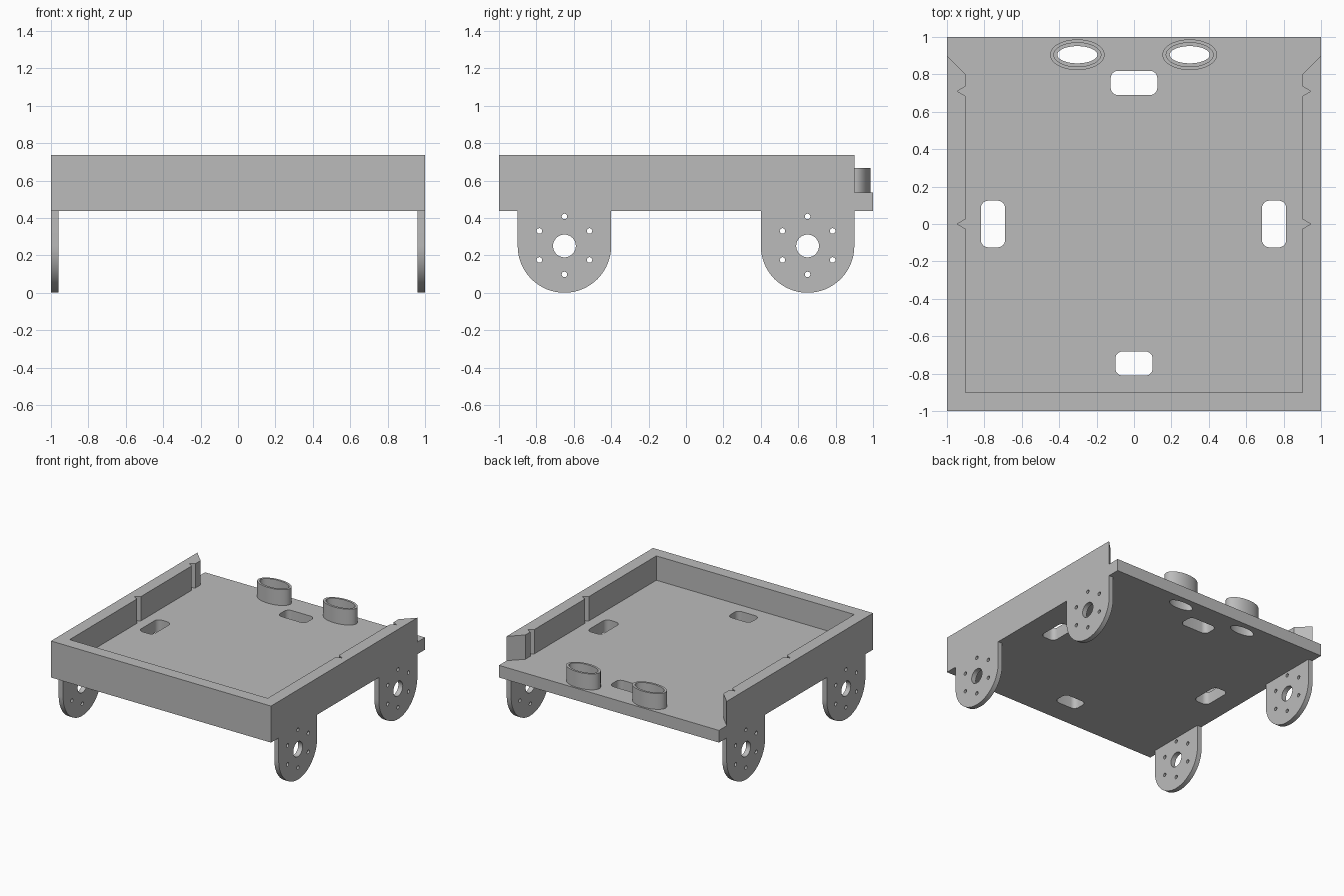
import bpy, bmesh, math
from mathutils import Vector

if "Cube" in bpy.data.objects:
    bpy.data.objects.remove(bpy.data.objects["Cube"])

grey = bpy.data.materials.new("plain grey")
grey.diffuse_color = (0.5, 0.5, 0.5, 1)
grey.use_nodes = True
grey.node_tree.nodes["Principled BSDF"].inputs["Base Color"].default_value = grey.diffuse_color

Z_BOTTOM, Z_FLOOR, Z_TOP, Z_TUBE = 0.437, 0.537, 0.737, 0.667


def ellipse(cx, cy, rx, ry, n):
    return [(cx + rx * math.cos(2 * math.pi * i / n),
             cy + ry * math.sin(2 * math.pi * i / n)) for i in range(n)]


def rounded_rect(cx, cy, w, h, r=0.04, n=6):
    pts = []
    for k, (sx, sy) in enumerate([(1, 1), (-1, 1), (-1, -1), (1, -1)]):
        for i in range(n + 1):
            a = math.pi / 2 * (k + i / n)
            pts.append((cx + sx * (w / 2 - r) + r * math.cos(a),
                        cy + sy * (h / 2 - r) + r * math.sin(a)))
    return pts


def plate(name, loops, low, high, upright=False):
    """Solid plate from an outline plus hole loops; upright plates lie in YZ."""
    bm = bmesh.new()
    rings = []
    for w in (low, high):
        level, edges = [], []
        for loop in loops:
            vs = [bm.verts.new((u, v, w)) for u, v in loop]
            edges += [bm.edges.new((vs[i - 1], vs[i])) for i in range(len(vs))]
            level.append(vs)
        bmesh.ops.triangle_fill(bm, use_beauty=True, edges=edges, normal=(0, 0, 1))
        rings.append(level)
    for a, b in zip(*rings):
        for i in range(len(a)):
            bm.faces.new((a[i - 1], a[i], b[i], b[i - 1]))
    if upright:
        for v in bm.verts:
            v.co = Vector((v.co.z, v.co.x, v.co.y))
    bmesh.ops.recalc_face_normals(bm, faces=bm.faces[:])
    me = bpy.data.meshes.new(name)
    bm.to_mesh(me)
    bm.free()
    me.shade_smooth()
    me.set_sharp_from_angle(angle=math.radians(40))
    me.materials.append(grey)
    ob = bpy.data.objects.new(name, me)
    bpy.context.collection.objects.link(ob)
    return ob


# floor with four cable slots and two oval openings
plate("floor", [
    [(-1, -1), (1, -1), (1, 1), (-1, 1)],
    rounded_rect(0, 0.754, 0.25, 0.13),
    rounded_rect(0, -0.746, 0.20, 0.13),
    rounded_rect(-0.754, 0, 0.13, 0.25),
    rounded_rect(0.749, 0, 0.13, 0.25),
    ellipse(-0.303, 0.905, 0.107, 0.046, 48),
    ellipse(0.298, 0.905, 0.107, 0.046, 48),
], Z_BOTTOM, Z_FLOOR)

# three-sided wall with V grooves and angled rear ends
inner = [(0.9, -0.9), (0.9, -0.026), (0.945, 0), (0.9, 0.026),
         (0.9, 0.684), (0.945, 0.71), (0.9, 0.736), (0.9, 0.8), (1, 0.9)]
outline = [(-1, -1), (1, -1)] + inner[::-1] + [(-x, y) for x, y in inner]
plate("wall", [outline], Z_FLOOR, Z_TOP)

# oval tubes standing on the rear of the floor
for side, cx in (("left", -0.303), ("right", 0.298)):
    plate(side + "_oval_tube", [ellipse(cx, 0.905, 0.146, 0.082, 48),
                                ellipse(cx, 0.905, 0.126, 0.064, 48)], Z_FLOOR, Z_TUBE)

# rounded wheel brackets with hub hole and six bolt holes
for end, cy in (("front", -0.65), ("rear", 0.65)):
    arc = [(cy + 0.25 * math.cos(math.pi * (1 + i / 32)),
            0.25 + 0.25 * math.sin(math.pi * (1 + i / 32))) for i in range(33)]
    loops = [arc + [(cy + 0.25, Z_BOTTOM), (cy - 0.25, Z_BOTTOM)],
             ellipse(cy, 0.25, 0.061, 0.061, 32)]
    for k in range(6):
        a = math.radians(30 + 60 * k)
        loops.append(ellipse(cy + 0.155 * math.cos(a), 0.253 + 0.155 * math.sin(a),
                             0.015, 0.015, 12))
    for side, low in (("left", -1.0), ("right", 0.96)):
        plate(f"{end}_{side}_bracket", loops, low, low + 0.04, upright=True)
